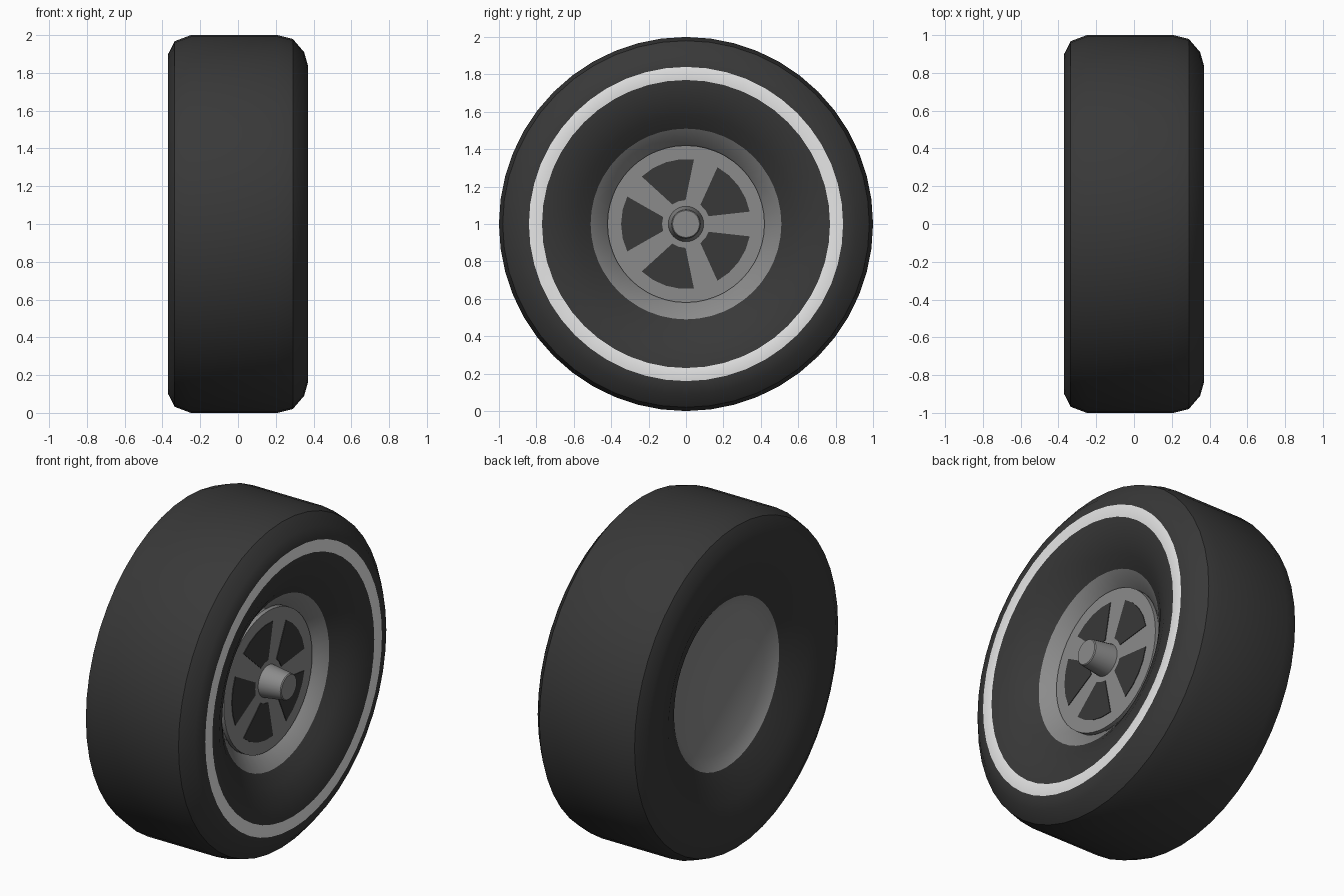
import bpy, bmesh, math
from mathutils import Vector

if "Cube" in bpy.data.objects:
    bpy.data.objects.remove(bpy.data.objects["Cube"])

SEG = 48
CENTRE_Z = 1.0


def material(name, v):
    m = bpy.data.materials.new(name)
    m.diffuse_color = (v, v, v, 1)
    m.use_nodes = True
    m.node_tree.nodes["Principled BSDF"].inputs["Base Color"].default_value = m.diffuse_color
    return m


rubber = material("black rubber", 0.04)
white = material("pale stripe", 0.8)
metal = material("grey metal", 0.26)


def polar(x, r, a):
    # point on a circle round the axle, angle measured from +y towards +z
    return Vector((x, r * math.cos(a), CENTRE_Z + r * math.sin(a)))


def finish(name, bm, mats, angle=35):
    me = bpy.data.meshes.new(name)
    bm.to_mesh(me)
    bm.free()
    ob = bpy.data.objects.new(name, me)
    bpy.context.collection.objects.link(ob)
    for m in mats:
        me.materials.append(m)
    bpy.ops.object.select_all(action='DESELECT')
    ob.select_set(True)
    bpy.context.view_layer.objects.active = ob
    bpy.ops.object.shade_smooth_by_angle(angle=math.radians(angle))
    return ob


def lathe(name, profile, mats, stripe=None, seg=SEG):
    # revolve (x, radius) points round the axle; profile runs front to back over the outside
    bm = bmesh.new()
    rings = []
    for x, r in profile:
        if r == 0:
            rings.append([bm.verts.new(polar(x, 0, 0))] * seg)
        else:
            rings.append([bm.verts.new(polar(x, r, 2 * math.pi * i / seg)) for i in range(seg)])
    for k in range(len(rings) - 1):
        a, b = rings[k], rings[k + 1]
        for i in range(seg):
            j = (i + 1) % seg
            vs = list(dict.fromkeys((a[i], a[j], b[j], b[i])))
            f = bm.faces.new(vs)
            f.material_index = 1 if k == stripe else 0
    bm.normal_update()
    bmesh.ops.recalc_face_normals(bm, faces=bm.faces)
    return finish(name, bm, mats)


# Tyre with a pale stripe on the outer sidewall (closed ring through the rim side)
tyre = [(0.25, 0.51), (0.30, 0.58), (0.345, 0.67), (0.368, 0.77), (0.37, 0.84),
        (0.35, 0.91), (0.29, 0.98), (0.21, 1.0), (-0.25, 1.0), (-0.335, 0.968),
        (-0.37, 0.9), (-0.37, 0.8), (-0.345, 0.66), (-0.27, 0.5), (0.25, 0.51)]
lathe("tyre", tyre, [rubber, white], stripe=3)

# Rim: sloping front lip, seat for the wheel disc, dished plain back
rim = [(0.17, 0), (0.17, 0.42), (0.18, 0.425), (0.25, 0.51),
       (-0.27, 0.5), (-0.22, 0.425), (-0.22, 0)]
lathe("rim", rim, [metal])

# Wheel disc and tapered hub
lathe("wheel_disc", [(0.2, 0), (0.2, 0.42), (0.17, 0.42), (0.17, 0)], [metal])
lathe("hub", [(0.34, 0), (0.34, 0.072), (0.335, 0.077), (0.2, 0.095), (0.2, 0)], [metal], seg=24)

# Five dark openings between the spokes, as thin plates
bm = bmesh.new()
for k in range(5):
    mid = math.radians(36 + 72 * k)
    outline = [(0.347, d) for d in (-25, -12.5, 0, 12.5, 25)]
    outline += [(0.128, d) for d in (17, 0, -17)]
    f = bm.faces.new([bm.verts.new(polar(0.204, r, mid + math.radians(d))) for r, d in outline])
    f.normal_update()
    if f.normal.x < 0:
        f.normal_flip()
    ext = bmesh.ops.extrude_face_region(bm, geom=[f], use_keep_orig=True)
    low = [v for v in ext["geom"] if isinstance(v, bmesh.types.BMVert)]
    bmesh.ops.translate(bm, verts=low, vec=(-0.006, 0, 0))
bmesh.ops.recalc_face_normals(bm, faces=bm.faces)
finish("spoke_openings", bm, [rubber])
